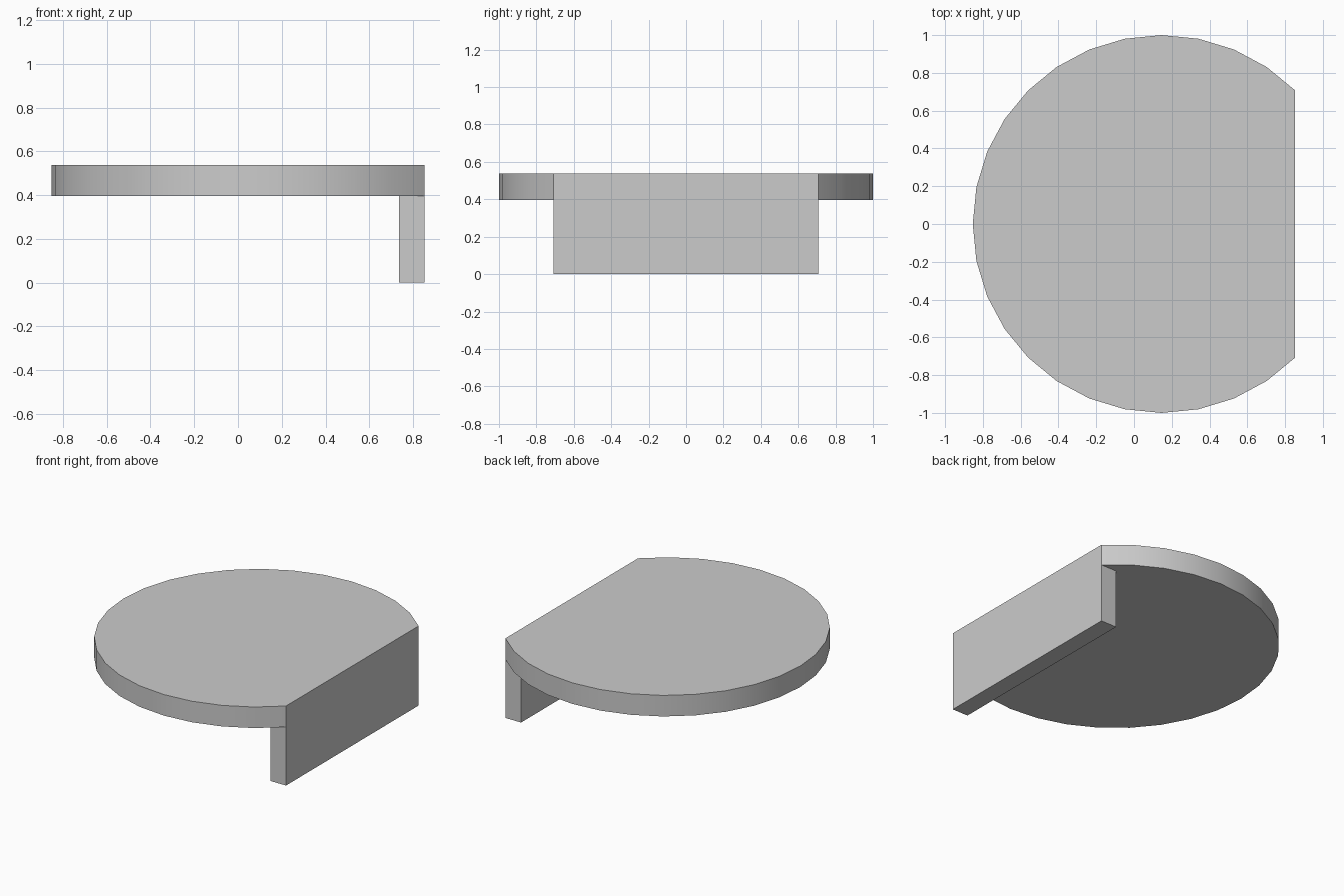
import bpy, bmesh, math

if "Cube" in bpy.data.objects:
    bpy.data.objects.remove(bpy.data.objects["Cube"])

RADIUS, CENTRE_X = 1.0, 0.1464
HALF_CHORD = RADIUS * math.sin(math.pi / 4)
FLAT_X = CENTRE_X + HALF_CHORD
UNDERSIDE, TOP = 0.395, 0.537
PANEL_THICKNESS = 0.117


def extruded(name, outline, z0, z1):
    """Extrude a counter-clockwise plan outline from z0 up to z1."""
    bm = bmesh.new()
    base = bm.faces.new([bm.verts.new((x, y, z0)) for x, y in outline])
    new = bmesh.ops.extrude_face_region(bm, geom=[base], use_keep_orig=True)["geom"]
    bmesh.ops.translate(bm, vec=(0, 0, z1 - z0),
                        verts=[v for v in new if isinstance(v, bmesh.types.BMVert)])
    bmesh.ops.recalc_face_normals(bm, faces=bm.faces)
    mesh = bpy.data.meshes.new(name)
    bm.to_mesh(mesh)
    bm.free()
    obj = bpy.data.objects.new(name, mesh)
    bpy.context.collection.objects.link(obj)
    return obj


# Round top: 32-sided disc with one quarter arc cut off straight
arc = [math.tau * i / 32 for i in range(4, 29)]
table_top = extruded("table_top",
                     [(CENTRE_X + RADIUS * math.cos(a), RADIUS * math.sin(a)) for a in arc],
                     UNDERSIDE, TOP)

# Upright panel under the straight edge
inner_x = FLAT_X - PANEL_THICKNESS
extruded("support_panel",
         [(inner_x, -HALF_CHORD), (FLAT_X, -HALF_CHORD),
          (FLAT_X, HALF_CHORD), (inner_x, HALF_CHORD)],
         0.0, UNDERSIDE)

# Smooth rim, sharp corners
bpy.context.view_layer.objects.active = table_top
table_top.select_set(True)
bpy.ops.object.shade_smooth_by_angle(angle=math.radians(30))
